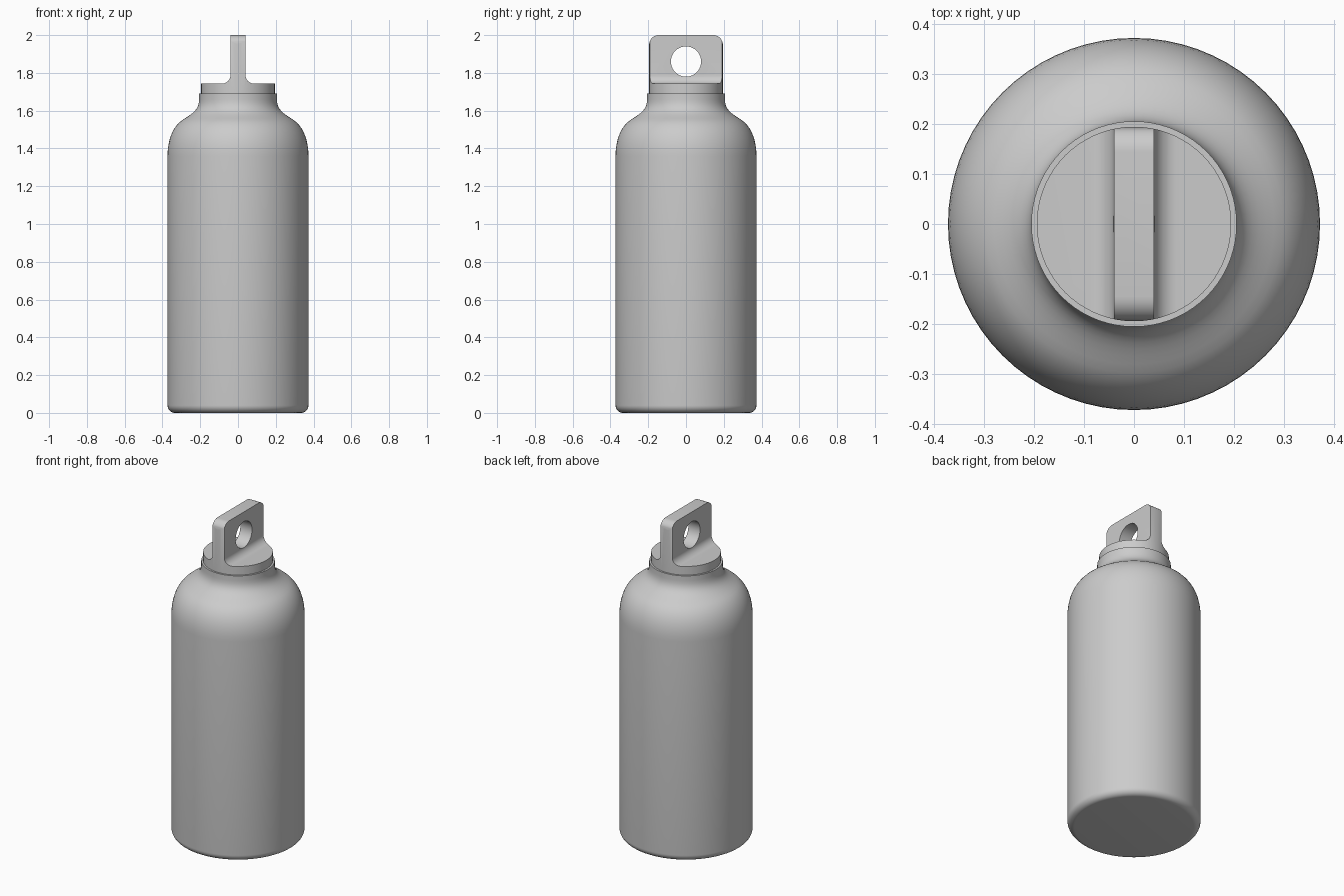
import bpy, bmesh
from math import cos, sin, pi, radians
from mathutils import Vector
from mathutils.geometry import interpolate_bezier

if "Cube" in bpy.data.objects:
    bpy.data.objects.remove(bpy.data.objects["Cube"])

SEG = 72


def make(name, bm):
    bmesh.ops.recalc_face_normals(bm, faces=bm.faces)
    mesh = bpy.data.meshes.new(name)
    bm.to_mesh(mesh)
    bm.free()
    ob = bpy.data.objects.new(name, mesh)
    bpy.context.collection.objects.link(ob)
    return ob


def lathe(name, profile):
    """Spin (radius, z) points about z; the open ends are closed with flat caps."""
    bm = bmesh.new()
    rings = [[bm.verts.new((r * cos(2 * pi * i / SEG), r * sin(2 * pi * i / SEG), z))
              for i in range(SEG)] for r, z in profile]
    for a, b in zip(rings, rings[1:]):
        for i in range(SEG):
            j = (i + 1) % SEG
            bm.faces.new((a[i], a[j], b[j], b[i]))
    bm.faces.new(rings[0][::-1])
    bm.faces.new(rings[-1])
    return make(name, bm)


def prism(name, points, direction):
    """Extrude a closed loop of 3D points along direction."""
    bm = bmesh.new()
    face = bm.faces.new([bm.verts.new(p) for p in points])
    new = bmesh.ops.extrude_face_region(bm, geom=[face])["geom"]
    bmesh.ops.translate(bm, vec=direction,
                        verts=[v for v in new if isinstance(v, bmesh.types.BMVert)])
    return make(name, bm)


def arc(cx, cz, r, a0, a1, n=8):
    return [(cx + r * cos(radians(a0 + (a1 - a0) * i / n)),
             cz + r * sin(radians(a0 + (a1 - a0) * i / n))) for i in range(n + 1)]


def bezier(*pts, n=10):
    return [(v.x, v.y) for v in interpolate_bezier(*[Vector((x, z, 0)) for x, z in pts], n)]


def boolean(ob, cutter, operation):
    mod = ob.modifiers.new(operation, "BOOLEAN")
    mod.object, mod.operation, mod.solver = cutter, operation, "EXACT"
    bpy.context.view_layer.objects.active = ob
    bpy.ops.object.modifier_apply(modifier=mod.name)
    bpy.data.objects.remove(cutter)


def smooth(ob):
    bpy.ops.object.select_all(action="DESELECT")
    ob.select_set(True)
    bpy.context.view_layer.objects.active = ob
    bpy.ops.object.shade_smooth_by_angle(angle=radians(35))


# Bottle body: rounded base, straight wall, domed shoulder, short neck
profile = arc(0.333, 0.04, 0.04, -90, 0)
profile += bezier((0.373, 1.36), (0.373, 1.45), (0.343, 1.515), (0.298, 1.548))
profile += bezier((0.298, 1.548), (0.245, 1.583), (0.207, 1.60), (0.206, 1.66))[1:]
profile += [(0.206, 1.69)]
body = lathe("bottle_body", profile)
smooth(body)

# Cap: disc and loop tab as one T-shaped section, filleted where they meet
half = [(0.25, 1.69), (0.25, 1.743)] + arc(0.085, 1.788, 0.045, 270, 180) + [(0.04, 2.0)]
section = half + [(-x, z) for x, z in reversed(half)]
cap = prism("screw_cap", [(x, -0.3, z) for x, z in section], (0, 0.6, 0))
boolean(cap, lathe("cap_round", [(0.195, 1.6), (0.195, 2.1)]), "INTERSECT")

# Rounded top corners of the tab, then the carrying hole
corner = [(0.3, 1.6), (0.3, 1.76), (0.195, 1.76)] + arc(0.145, 1.95, 0.05, 0, 90)
outline = corner + [(-y, z) for y, z in reversed(corner)]
boolean(cap, prism("tab_outline", [(-0.3, y, z) for y, z in outline], (0.6, 0, 0)), "INTERSECT")
hole = arc(0, 1.86, 0.08, 0, 360, 40)[:-1]
boolean(cap, prism("tab_hole", [(-0.3, y, z) for y, z in hole], (0.6, 0, 0)), "DIFFERENCE")
smooth(cap)
